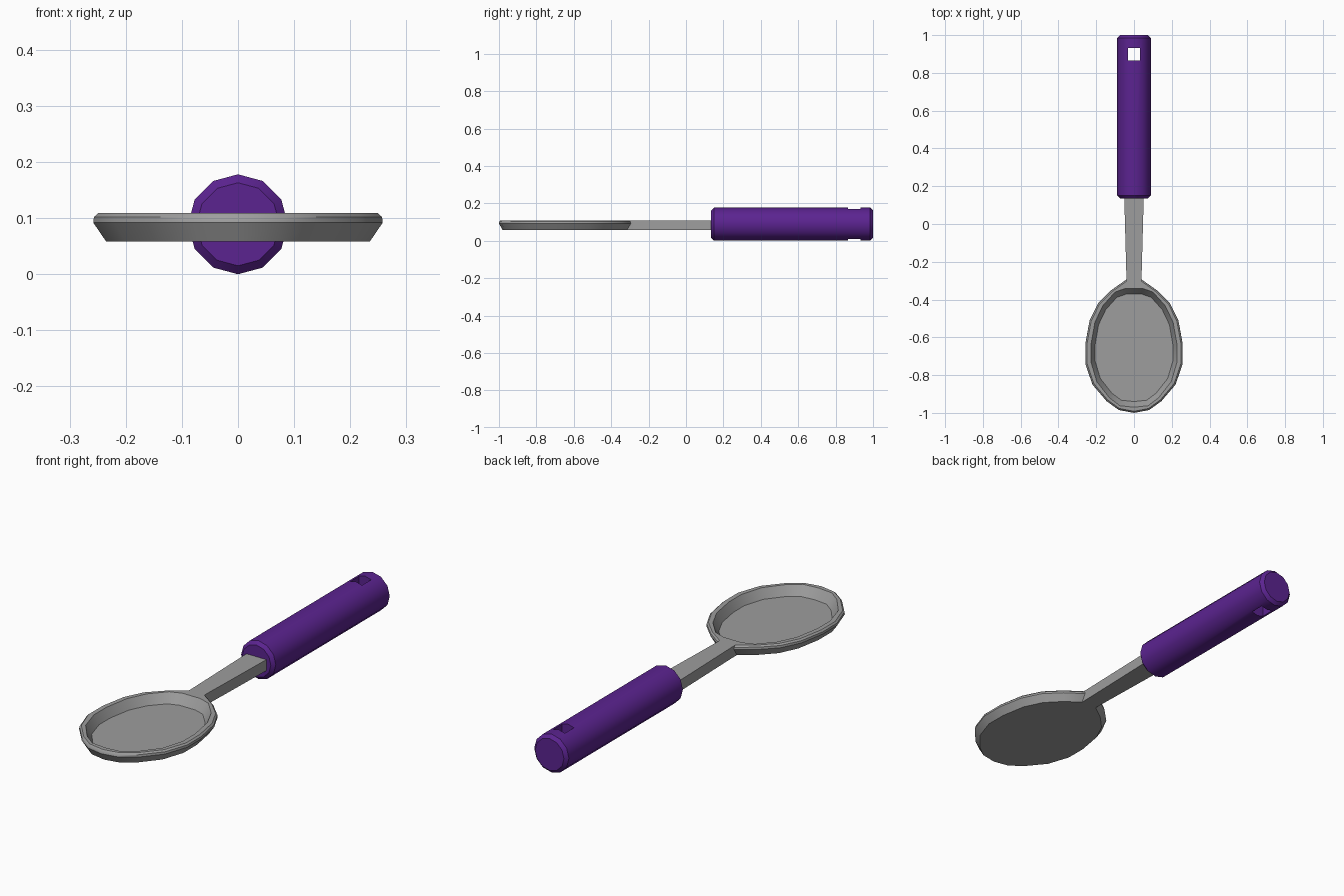
import bpy, bmesh, math

if "Cube" in bpy.data.objects:
    bpy.data.objects.remove(bpy.data.objects["Cube"])


def material(name, rgb):
    m = bpy.data.materials.new(name)
    m.diffuse_color = (*rgb, 1)
    m.use_nodes = True
    m.node_tree.nodes["Principled BSDF"].inputs["Base Color"].default_value = m.diffuse_color
    return m


def loft(name, loops, mat):
    """Skin a stack of equal-length point loops and cap both ends."""
    bm = bmesh.new()
    rings = [[bm.verts.new(p) for p in loop] for loop in loops]
    n = len(rings[0])
    for a, b in zip(rings, rings[1:]):
        for i in range(n):
            j = (i + 1) % n
            bm.faces.new((a[i], a[j], b[j], b[i]))
    bm.faces.new(rings[0][::-1])
    bm.faces.new(rings[-1])
    bmesh.ops.recalc_face_normals(bm, faces=bm.faces)
    me = bpy.data.meshes.new(name)
    bm.to_mesh(me)
    bm.free()
    ob = bpy.data.objects.new(name, me)
    bpy.context.collection.objects.link(ob)
    me.materials.append(mat)
    return ob


def smooth(ob):
    bpy.ops.object.select_all(action='DESELECT')
    ob.select_set(True)
    bpy.context.view_layer.objects.active = ob
    bpy.ops.object.shade_smooth_by_angle(angle=math.radians(35))


metal = material("grey metal", (0.34, 0.34, 0.34))
purple = material("purple plastic", (0.105, 0.017, 0.28))

# Bowl: half outlines from the tip round to the neck
CY = -0.655
outer = [(0, -1), (0.08, -0.985), (0.145, -0.938), (0.22, -0.85), (0.258, -0.74),
         (0.258, -0.635), (0.235, -0.51), (0.19, -0.42), (0.12, -0.35),
         (0.042, -0.295), (0, -0.295)]
inner = [(0, -0.97), (0.075, -0.962), (0.13, -0.92), (0.197, -0.835), (0.228, -0.73),
         (0.228, -0.64), (0.207, -0.52), (0.165, -0.432), (0.1, -0.36),
         (0.045, -0.341), (0, -0.341)]


def ring(half, sx, sy, z):
    full = half + [(-x, y) for x, y in half[-2:0:-1]]
    return [(x * sx, CY + (y - CY) * sy, z) for x, y in full]


bowl = loft("bowl", [ring(outer, 0.91, 0.945, 0.058),
                     ring(outer, 1, 1, 0.092),
                     ring(outer, 0.995, 0.995, 0.102),
                     ring(outer, 0.965, 0.975, 0.109),
                     ring(inner, 1, 1, 0.109),
                     ring(inner, 0.905, 0.905, 0.066)], metal)
smooth(bowl)

# Stem: slightly flared flat bar running into the handle
stem = loft("stem", [[(-w, y, 0.058), (w, y, 0.058), (w, y, 0.109), (-w, y, 0.109)]
                     for w, y in ((0.04, -0.325), (0.04, -0.285), (0.052, 0.16))], metal)

# Handle: twelve-sided grip with chamfered ends
R = 0.089
handle = loft("handle", [[(r * math.sin(math.tau * i / 12), y,
                           R + r * math.cos(math.tau * i / 12)) for i in range(12)]
                         for r, y in ((0.074, 0.135), (R, 0.15), (R, 0.985), (0.074, 1.0))],
              purple)

# Hanging hole through the handle
cutter = loft("hole_cutter", [[(-0.031, 0.865, z), (0.031, 0.865, z),
                               (0.031, 0.932, z), (-0.031, 0.932, z)]
                              for z in (-0.1, 0.3)], purple)
mod = handle.modifiers.new("hole", 'BOOLEAN')
mod.object = cutter
mod.operation = 'DIFFERENCE'
mod.solver = 'EXACT'
bpy.context.view_layer.objects.active = handle
bpy.ops.object.modifier_apply(modifier="hole")
bpy.data.objects.remove(cutter)
smooth(handle)
